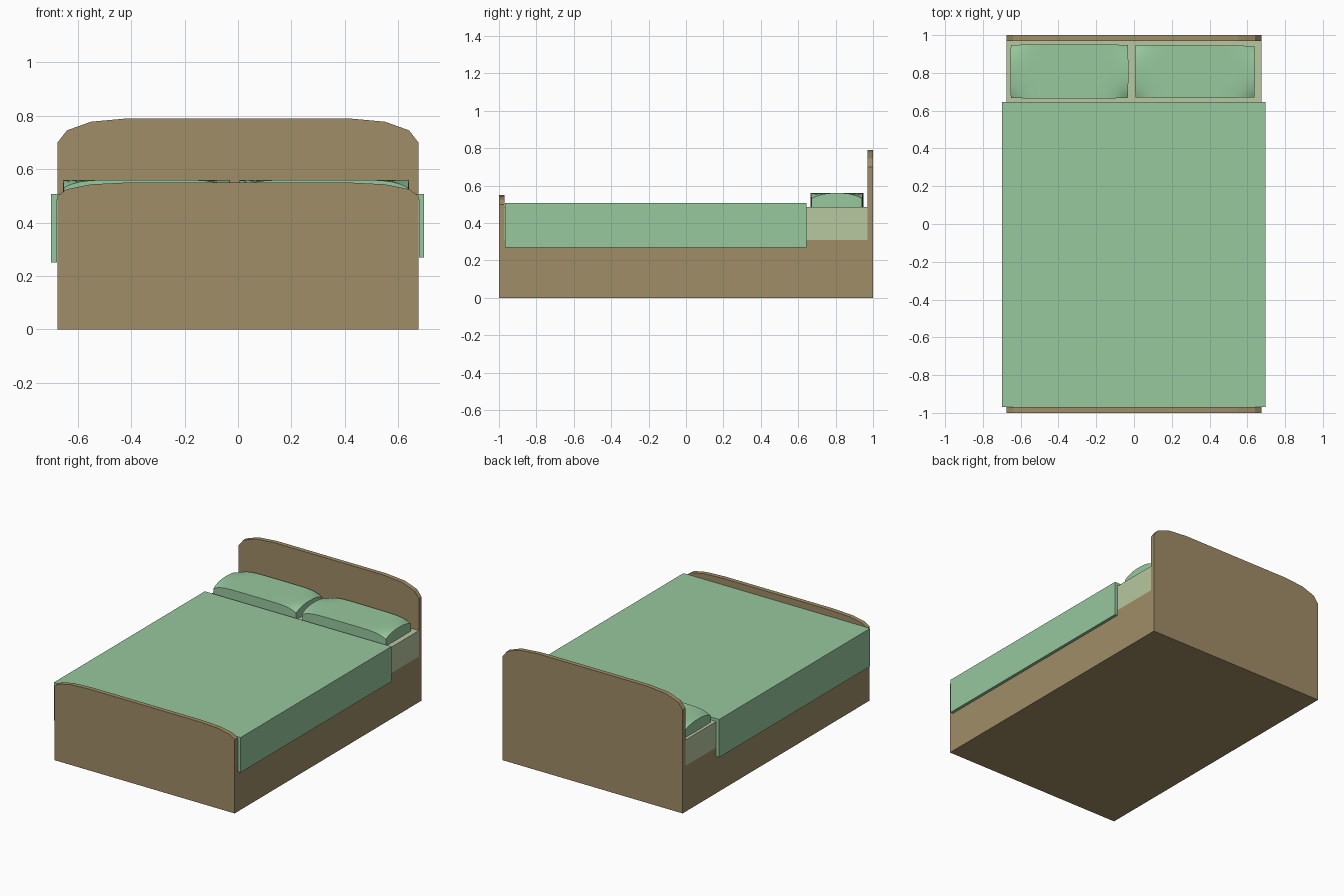
import bpy, bmesh

if "Cube" in bpy.data.objects:
    bpy.data.objects.remove(bpy.data.objects["Cube"])


def material(name, rgb):
    m = bpy.data.materials.new(name)
    m.diffuse_color = (*rgb, 1)
    m.use_nodes = True
    m.node_tree.nodes["Principled BSDF"].inputs["Base Color"].default_value = m.diffuse_color
    return m


WOOD = material("wood", (0.35, 0.27, 0.135))
GREEN = material("green_fabric", (0.31, 0.58, 0.34))
SHEET = material("sheet", (0.48, 0.58, 0.35))


def finish(name, bm, mat):
    bmesh.ops.recalc_face_normals(bm, faces=bm.faces)
    mesh = bpy.data.meshes.new(name)
    bm.to_mesh(mesh)
    bm.free()
    mesh.materials.append(mat)
    ob = bpy.data.objects.new(name, mesh)
    bpy.context.collection.objects.link(ob)
    return ob


def extrude_profile(name, profile, y0, y1, mat):
    """Extrude an x-z outline along y."""
    bm = bmesh.new()
    face = bm.faces.new([bm.verts.new((x, y0, z)) for x, z in profile])
    ext = bmesh.ops.extrude_face_region(bm, geom=[face])
    verts = [v for v in ext["geom"] if isinstance(v, bmesh.types.BMVert)]
    bmesh.ops.translate(bm, verts=verts, vec=(0, y1 - y0, 0))
    return finish(name, bm, mat)


def rect(x, z0, z1):
    return [(-x, z0), (x, z0), (x, z1), (-x, z1)]


def board(name, top, drop, y0, y1):
    """Bed end with faceted rounded upper corners."""
    side = [(0.675, 0), (0.675, top - drop), (0.64, top - drop * 0.5),
            (0.55, top - drop * 0.14), (0.41, top)]
    return extrude_profile(name, side + [(-x, z) for x, z in reversed(side)], y0, y1, WOOD)


def pillow(name, x0, x1, y0, y1, skew=0.0):
    """Plump slab whose top dips and pulls in towards the corners."""
    bm = bmesh.new()
    bmesh.ops.create_grid(bm, x_segments=20, y_segments=14, size=1)
    cx, cy, hx, hy = (x0 + x1) / 2, (y0 + y1) / 2, (x1 - x0) / 2, (y1 - y0) / 2
    for v in bm.verts:
        u, w = v.co.x, v.co.y
        corner = abs(u) ** 6 * abs(w) ** 2.5
        v.co = (cx + u * hx * (1 - 0.01 * corner),
                cy + w * hy * (1 - 0.02 * corner) - (skew * u if w > 0.99 else 0),
                0.56 - 0.03 * corner)
    # walls and underside
    ext = bmesh.ops.extrude_face_region(bm, geom=bm.faces[:], use_keep_orig=True)
    for v in ext["geom"]:
        if isinstance(v, bmesh.types.BMVert):
            v.co.z = 0.485
    ob = finish(name, bm, GREEN)
    bpy.context.view_layer.objects.active = ob
    ob.select_set(True)
    bpy.ops.object.shade_smooth_by_angle(angle=0.6)
    ob.select_set(False)


# wooden frame
extrude_profile("bed_base", rect(0.675, 0, 0.31), -0.97, 0.97, WOOD)
board("headboard", 0.79, 0.09, 0.97, 1.0)
board("footboard", 0.55, 0.05, -1.0, -0.97)

# mattress
extrude_profile("mattress", rect(0.675, 0.31, 0.485), -0.97, 0.97, SHEET)

# blanket draped over both sides, left side hanging slightly lower
extrude_profile("blanket", [(-0.7, 0.25), (-0.7, 0.507), (0.697, 0.507), (0.697, 0.27),
                            (0.677, 0.27), (0.677, 0.487), (-0.677, 0.487), (-0.677, 0.25)],
                -0.968, 0.645, GREEN)

# pillows
pillow("pillow_left", -0.655, -0.03, 0.665, 0.95)
pillow("pillow_right", 0.005, 0.64, 0.668, 0.947, 0.003)
